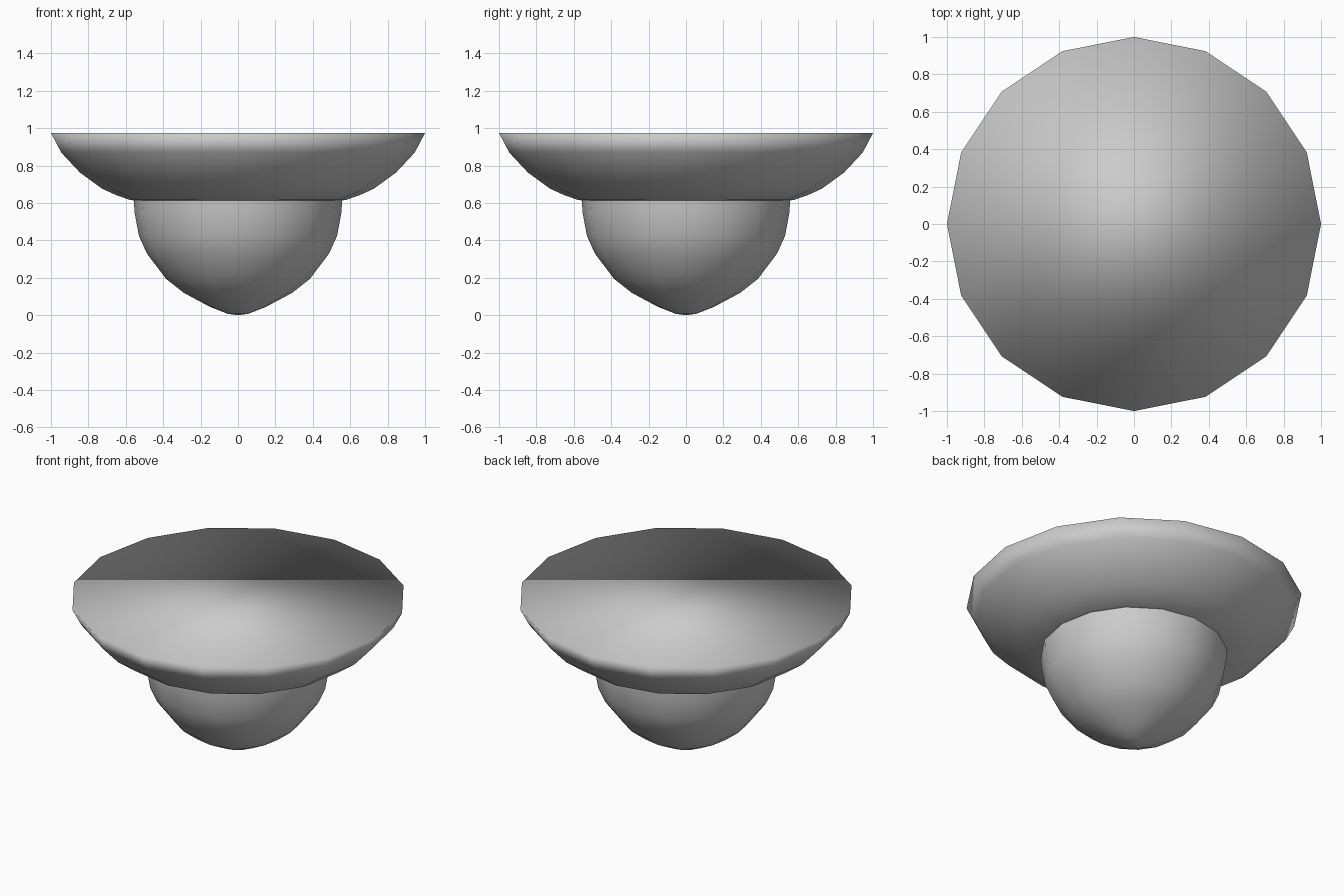
import bpy, bmesh, math

if "Cube" in bpy.data.objects:
    bpy.data.objects.remove(bpy.data.objects["Cube"])

SIDES = 16


def lathe(name, profile, cap_top=False):
    """Spin a list of (radius, z) points around z; radius 0 makes a pole."""
    bm = bmesh.new()
    rings = []
    for r, z in profile:
        if r == 0:
            rings.append([bm.verts.new((0, 0, z))] * SIDES)
        else:
            rings.append([bm.verts.new((r * math.cos(a), r * math.sin(a), z))
                          for a in (2 * math.pi * i / SIDES for i in range(SIDES))])
    for low, high in zip(rings, rings[1:]):
        for i in range(SIDES):
            j = (i + 1) % SIDES
            corners = list(dict.fromkeys((low[i], low[j], high[j], high[i])))
            bm.faces.new(corners)
    if cap_top:
        bm.faces.new(rings[-1])
    bmesh.ops.recalc_face_normals(bm, faces=bm.faces)
    for f in bm.faces:
        f.smooth = True
    mesh = bpy.data.meshes.new(name)
    bm.to_mesh(mesh)
    bm.free()
    obj = bpy.data.objects.new(name, mesh)
    bpy.context.collection.objects.link(obj)
    return obj


# rounded lower body, closed where it meets the cap
lathe("round_base", [(0, 0), (0.055, 0.008), (0.15, 0.045), (0.29, 0.12),
                     (0.385, 0.195), (0.487, 0.33), (0.53, 0.425),
                     (0.553, 0.55), (0.557, 0.62)])

# wide flared upper body with a flat, softly shaded top
lathe("flared_top", [(0.555, 0.614), (0.575, 0.616), (0.65, 0.642), (0.727, 0.677),
                     (0.845, 0.763), (0.945, 0.87), (1.0, 0.975)], cap_top=True)
